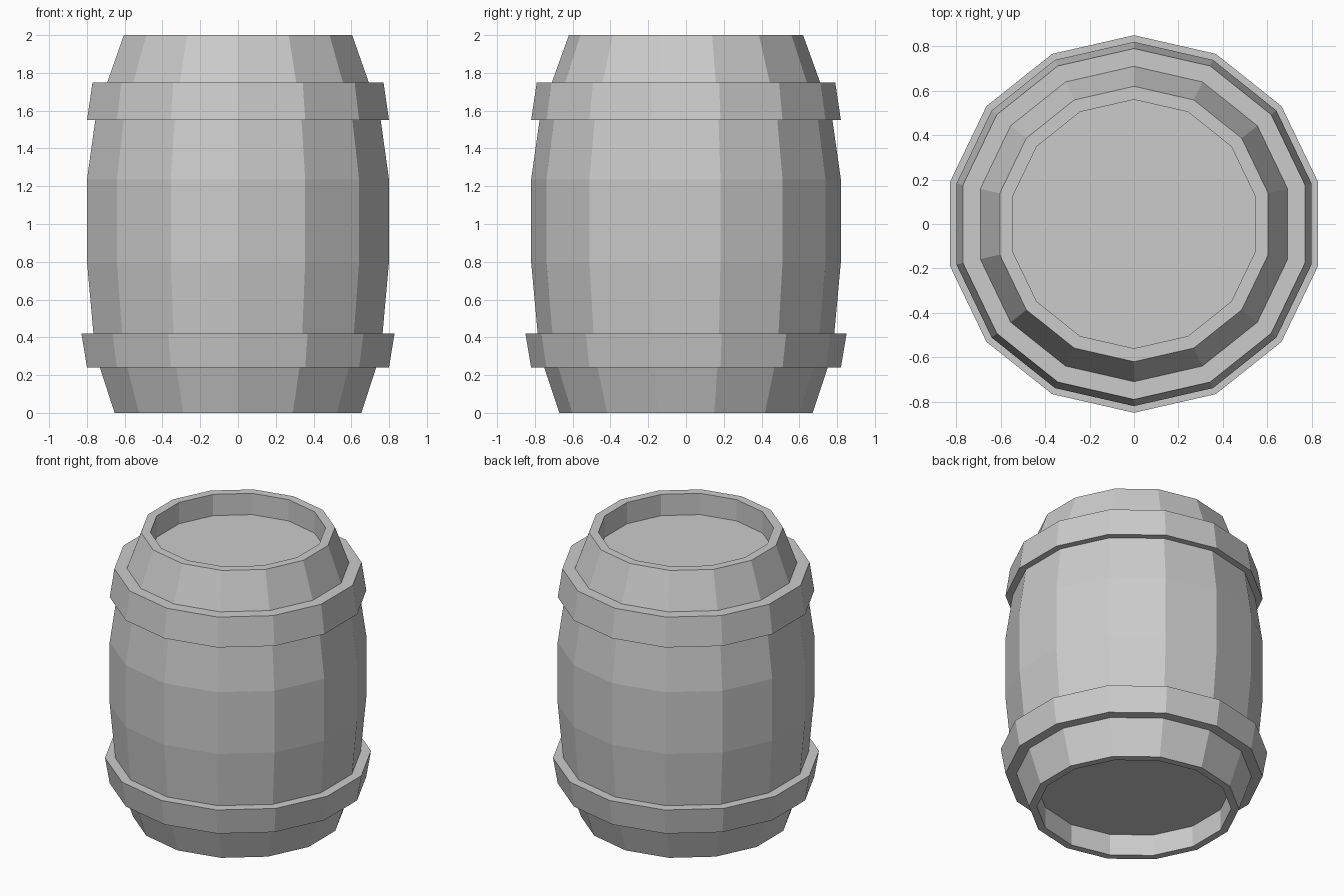
import bpy
import bmesh
from math import cos, sin, pi

SIDES = 14

cube = bpy.data.objects.get("Cube")
if cube:
    bpy.data.objects.remove(cube, do_unlink=True)

grey = bpy.data.materials.new("plain grey")
grey.use_nodes = True
grey.diffuse_color = (0.6, 0.6, 0.6, 1)
grey.node_tree.nodes["Principled BSDF"].inputs["Base Color"].default_value = (0.6, 0.6, 0.6, 1)


def lathe(name, profile, closed):
    """Turn (radius, height) points about z; an open profile gets flat end caps."""
    bm = bmesh.new()
    rings = []
    for r, z in profile:
        angles = [pi / 2 + 2 * pi * i / SIDES for i in range(SIDES)]
        rings.append([bm.verts.new((r * cos(a), r * sin(a), z)) for a in angles])
    pairs = list(zip(rings, rings[1:]))
    if closed:
        pairs.append((rings[-1], rings[0]))
    else:
        bm.faces.new(rings[0])
        bm.faces.new(rings[-1])
    for low, high in pairs:
        for i in range(SIDES):
            j = (i + 1) % SIDES
            bm.faces.new((low[i], low[j], high[j], high[i]))
    bmesh.ops.recalc_face_normals(bm, faces=bm.faces)
    mesh = bpy.data.meshes.new(name)
    bm.to_mesh(mesh)
    bm.free()
    mesh.materials.append(grey)
    obj = bpy.data.objects.new(name, mesh)
    bpy.context.collection.objects.link(obj)
    return obj


# Bulging body with the lid and base sunk inside their rims
lathe("barrel_body", [
    (0.62, 0.15), (0.62, 0), (0.67, 0),
    (0.75, 0.24), (0.785, 0.42), (0.82, 0.80), (0.82, 1.235),
    (0.775, 1.55), (0.71, 1.75), (0.62, 2.0),
    (0.56, 2.0), (0.56, 1.85),
], closed=False)

# Hoops, slanted to follow the body, with flat upper and lower edges
lathe("lower_hoop", [(0.74, 0.24), (0.82, 0.24), (0.85, 0.42), (0.775, 0.42)], closed=True)
lathe("upper_hoop", [(0.765, 1.55), (0.82, 1.55), (0.79, 1.75), (0.70, 1.75)], closed=True)
